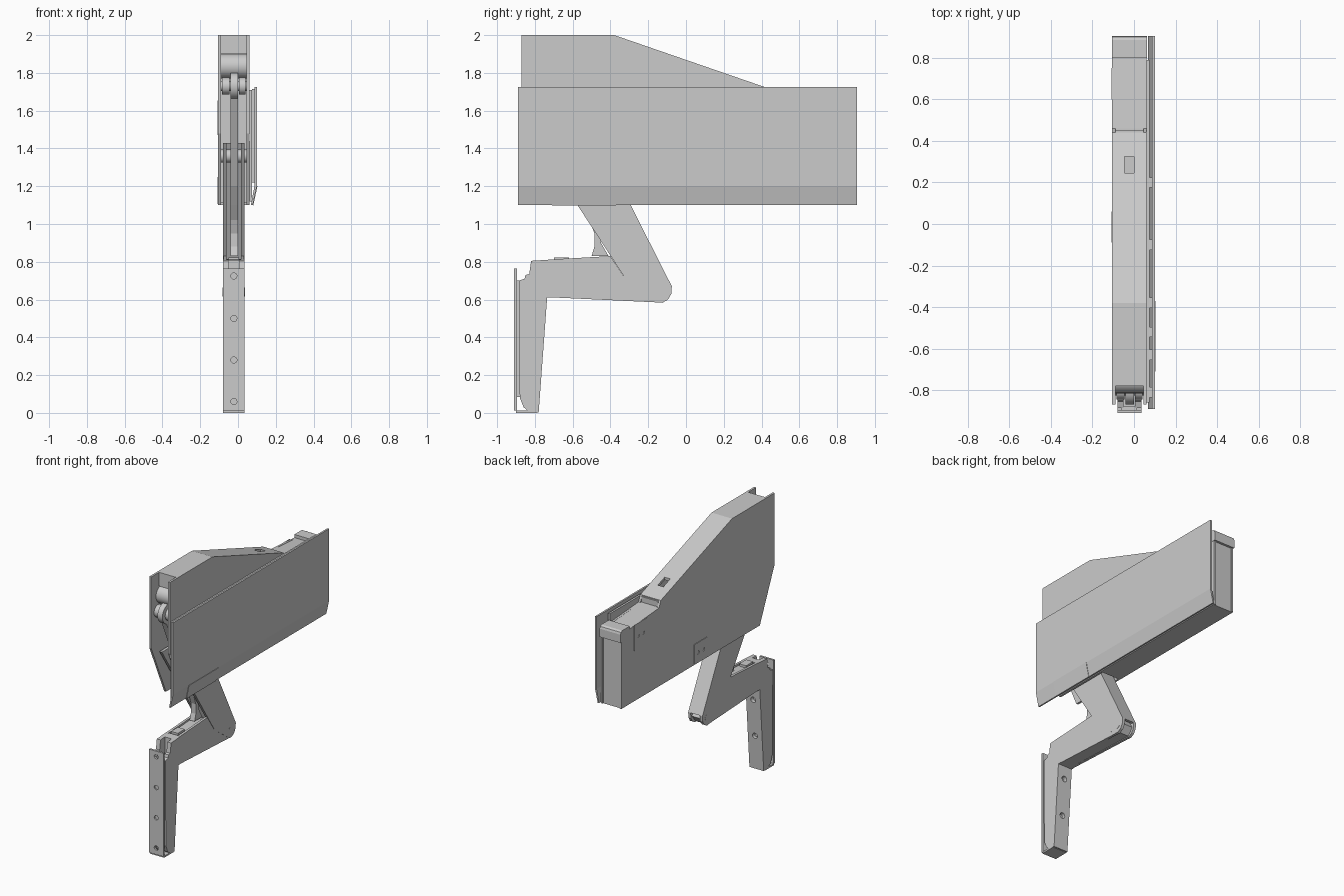
import bpy, bmesh, math
from mathutils import Vector, Matrix

cube = bpy.data.objects.get("Cube")
if cube:
    bpy.data.objects.remove(cube, do_unlink=True)

grey = bpy.data.materials.new("light grey metal")
grey.use_nodes = True
COLOUR = (0.6, 0.6, 0.6, 1)
grey.diffuse_color = COLOUR
grey.node_tree.nodes["Principled BSDF"].inputs["Base Color"].default_value = COLOUR


def finish(name, bm):
    bmesh.ops.recalc_face_normals(bm, faces=bm.faces)
    mesh = bpy.data.meshes.new(name)
    bm.to_mesh(mesh)
    bm.free()
    mesh.materials.append(grey)
    ob = bpy.data.objects.new(name, mesh)
    bpy.context.collection.objects.link(ob)
    return ob


def extrude(name, corners, move):
    bm = bmesh.new()
    face = bm.faces.new([bm.verts.new(c) for c in corners])
    new = bmesh.ops.extrude_face_region(bm, geom=[face])["geom"]
    bmesh.ops.translate(bm, vec=move, verts=[v for v in new if isinstance(v, bmesh.types.BMVert)])
    return finish(name, bm)


def prism(name, outline, x0, x1):
    """Side outline of (y, z) points extruded across x."""
    return extrude(name, [(x0, y, z) for y, z in outline], (x1 - x0, 0, 0))


def box(name, x0, x1, y0, y1, z0, z1):
    return prism(name, [(y0, z0), (y1, z0), (y1, z1), (y0, z1)], x0, x1)


def band(name, path, thick, x0, x1):
    """Sheet following a (y, z) path, thickened downwards."""
    return prism(name, path + [(y, z - thick) for y, z in reversed(path)], x0, x1)


def rod(name, start, end, radius):
    a, b = Vector(start), Vector(end)
    turn = (b - a).to_track_quat("Z", "Y").to_matrix().to_4x4()
    bm = bmesh.new()
    bmesh.ops.create_cone(bm, cap_ends=True, segments=32, radius1=radius, radius2=radius,
                          depth=(b - a).length, matrix=Matrix.Translation((a + b) / 2) @ turn)
    ob = finish(name, bm)
    bpy.ops.object.select_all(action="DESELECT")
    ob.select_set(True)
    bpy.context.view_layer.objects.active = ob
    bpy.ops.object.shade_smooth_by_angle(angle=math.radians(35))
    return ob


def cut(target, cutter):
    mod = target.modifiers.new("cut", "BOOLEAN")
    mod.operation, mod.solver, mod.object = "DIFFERENCE", "EXACT", cutter
    bpy.context.view_layer.objects.active = target
    bpy.ops.object.modifier_apply(modifier=mod.name)
    bpy.data.objects.remove(cutter, do_unlink=True)


# Housing: two side sheets, top, floor and rear wall, open at the front
LEFT, RIGHT = -0.105, 0.06
SHEET = 0.015
side = [(-0.87, 2), (-0.38, 2), (0.44, 1.717), (0.46, 1.67), (0.895, 1.64),
        (0.895, 1.1), (-0.7, 1.1), (-0.87, 1.48)]
prism("housing_side_outer", side, LEFT, LEFT + SHEET)
prism("housing_side_inner", side, RIGHT - SHEET, RIGHT)
IN0, IN1 = LEFT + SHEET, RIGHT - SHEET
top = band("housing_top", [(-0.78, 2), (-0.38, 2), (0.44, 1.717)], 0.02, IN0, IN1)
cut(top, box("slot_cutter", -0.045, 0, 0.245, 0.325, 1.6, 1.9))
box("slot_floor", -0.05, 0.005, 0.23, 0.34, 1.69, 1.72)
band("housing_rear_top", [(0.42, 1.67), (0.46, 1.67), (0.8, 1.645)], 0.02, IN0, IN1)
box("rear_step", IN0, IN1, 0.43, 0.45, 1.65, 1.71)
box("housing_floor", IN0, IN1, -0.27, 0.885, 1.1, 1.115)
box("housing_rear_wall", IN0, IN1, 0.87, 0.888, 1.1, 1.6)
box("front_crossbar", IN0, IN1, -0.78, -0.74, 1.9, 2)

# Rounded cap over the rear end
cap = prism("rear_cap", [(0.8, 1.585), (0.905, 1.585), (0.905, 1.645), (0.9, 1.66),
                         (0.885, 1.668), (0.8, 1.668)], LEFT - 0.001, RIGHT + 0.002)

# Fixing plates with screw holes on the outer side
for name, y0, z0, z1 in (("rear_fixing_plate", 0.6, 1.47, 1.655),
                         ("middle_fixing_plate", -0.09, 1.105, 1.25)):
    plate = box(name, LEFT - 0.004, LEFT, y0, y0 + 0.15, z0, z1)
    for dy in (0.045, 0.105):
        y, z = y0 + dy, (z0 + z1) / 2
        cut(plate, rod("hole_cutter", (-0.2, y, z), (0, y, z), 0.013))

# Cover panel with inward-bent lower edge, mounted on a backing frame
panel = [(0.087, 1.725), (0.1, 1.725), (0.1, 1.2), (0.078, 1.1), (0.068, 1.1), (0.087, 1.2)]
extrude("cover_panel", [(x, -0.89, z) for x, z in panel], (0, 1.795, 0))
box("cover_backing", RIGHT, 0.075, -0.86, 0.79, 1.12, 1.71)
for y in (-0.81, -0.63, -0.52, -0.38, -0.1, 0.2):
    box("cover_clip", 0.075, 0.088, y - 0.025, y + 0.025, 1.22, 1.715)
clip = [(0.1, 1.2), (0.103, 1.2), (0.081, 1.098), (0.078, 1.098)]
extrude("cover_lower_tab", [(x, -0.71, z) for x, z in clip], (0, 0.34, 0))

# Pivots and springs inside the housing
rod("top_roller", (IN0, -0.75, 1.835), (IN1, -0.75, 1.835), 0.065)
rod("link_pivot_pin", (IN0, -0.8, 1.73), (IN1, -0.8, 1.73), 0.025)
rod("link_eye", (-0.04, -0.8, 1.73), (0, -0.8, 1.73), 0.07)
for x0, x1 in ((-0.085, -0.045), (0.005, 0.04)):
    rod("pivot_bush", (x0, -0.8, 1.73), (x1, -0.8, 1.73), 0.045)
for z in (1.3, 1.48):
    rod("spring_tube", (-0.022, -0.1, z), (-0.022, 0.86, z), 0.06)
box("spring_bulkhead", IN0, IN1, -0.14, -0.1, 1.115, 1.85)

# Upper arm: channel with two cheeks and a rear web, round at the elbow
AX0, AX1 = -0.08, 0.035
WALL = 0.02
elbow = [(-0.15, 0.585), (-0.125, 0.583), (-0.095, 0.6), (-0.078, 0.63), (-0.075, 0.67)]
cheek = [(-0.76, 1.4), (-0.7, 1.43), (-0.47, 1.43), (-0.57, 1.1), (-0.32, 0.71)]
cheek = [(-0.79, 1.43), (-0.32, 0.71)] + elbow + [(-0.46, 1.43)]
prism("upper_arm_outer_cheek", cheek, AX0, AX0 + WALL)
prism("upper_arm_inner_cheek", cheek, AX1 - WALL, AX1)
prism("upper_arm_web", [(-0.095, 0.67), (-0.075, 0.67), (-0.46, 1.43), (-0.48, 1.43)],
      AX0 + WALL, AX1 - WALL)
rod("elbow_pin", (AX0 - 0.001, -0.13, 0.64), (AX1 + 0.001, -0.13, 0.64), 0.025)
rod("upper_arm_pivot", (IN0, -0.62, 1.36), (IN1, -0.62, 1.36), 0.035)

# Curved control link running beside the upper arm
link = [(-0.86, 1.75), (-0.62, 1.2), (-0.56, 1.1), (-0.51, 1.02), (-0.485, 0.95),
        (-0.485, 0.88), (-0.5, 0.83), (-0.41, 0.83), (-0.45, 0.9), (-0.46, 1.0),
        (-0.5, 1.12), (-0.74, 1.7)]
prism("control_link", link, -0.04, 0)

# Lower arm: outer cheeks end against the upper arm, core reaches the elbow
lower = [(-0.72, 0.812), (-0.4, 0.83), (-0.32, 0.71), (-0.15, 0.585), (-0.72, 0.612)]
for x0, x1 in ((AX0 + 0.002, AX0 + WALL), (AX1 - WALL, AX1 - 0.002)):
    prism("lower_arm_cheek", lower, x0, x1)
prism("lower_arm_core", [(-0.72, 0.8), (-0.42, 0.815), (-0.12, 0.69), (-0.09, 0.64),
                         (-0.13, 0.59), (-0.72, 0.612)], AX0 + WALL, AX1 - WALL)
box("arm_top_tab", -0.05, 0.005, -0.7, -0.62, 0.8, 0.822)

# Wall bracket: tapered body, narrow spacer and drilled mounting strip
bracket = prism("bracket_body", [
    (-0.78, 0.002), (-0.83, 0.005), (-0.86, 0.03), (-0.88, 0.08), (-0.885, 0.7),
    (-0.855, 0.71), (-0.85, 0.73), (-0.83, 0.735), (-0.82, 0.805), (-0.71, 0.812),
    (-0.71, 0.612), (-0.735, 0.612)], AX0, AX1)
cut(bracket, box("notch_cutter", -0.05, 0.005, -0.9, -0.77, 0.68, 0.9))
cut(bracket, box("foot_notch_cutter", -0.05, 0.005, -0.9, -0.8, -0.1, 0.1))
for z, y in ((0.25, -0.76), (0.52, -0.745)):
    cut(bracket, rod("hole_cutter", (-0.022, y - 0.05, z), (-0.022, 0, z), 0.02))
    rod("bracket_screw", (-0.022, y - 0.06, z), (-0.022, y - 0.02, z), 0.014)
box("bracket_spacer", AX0 + WALL, AX1 - WALL, -0.9, -0.878, 0.085, 0.7)
strip = box("mounting_strip", AX0, AX1, -0.91, -0.895, 0.012, 0.765)
for z in (0.06, 0.28, 0.5, 0.725):
    cut(strip, rod("hole_cutter", (-0.022, -1, z), (-0.022, -0.8, z), 0.016))
box("strip_foot", AX0, AX1, -0.9, -0.79, 0, 0.012)
